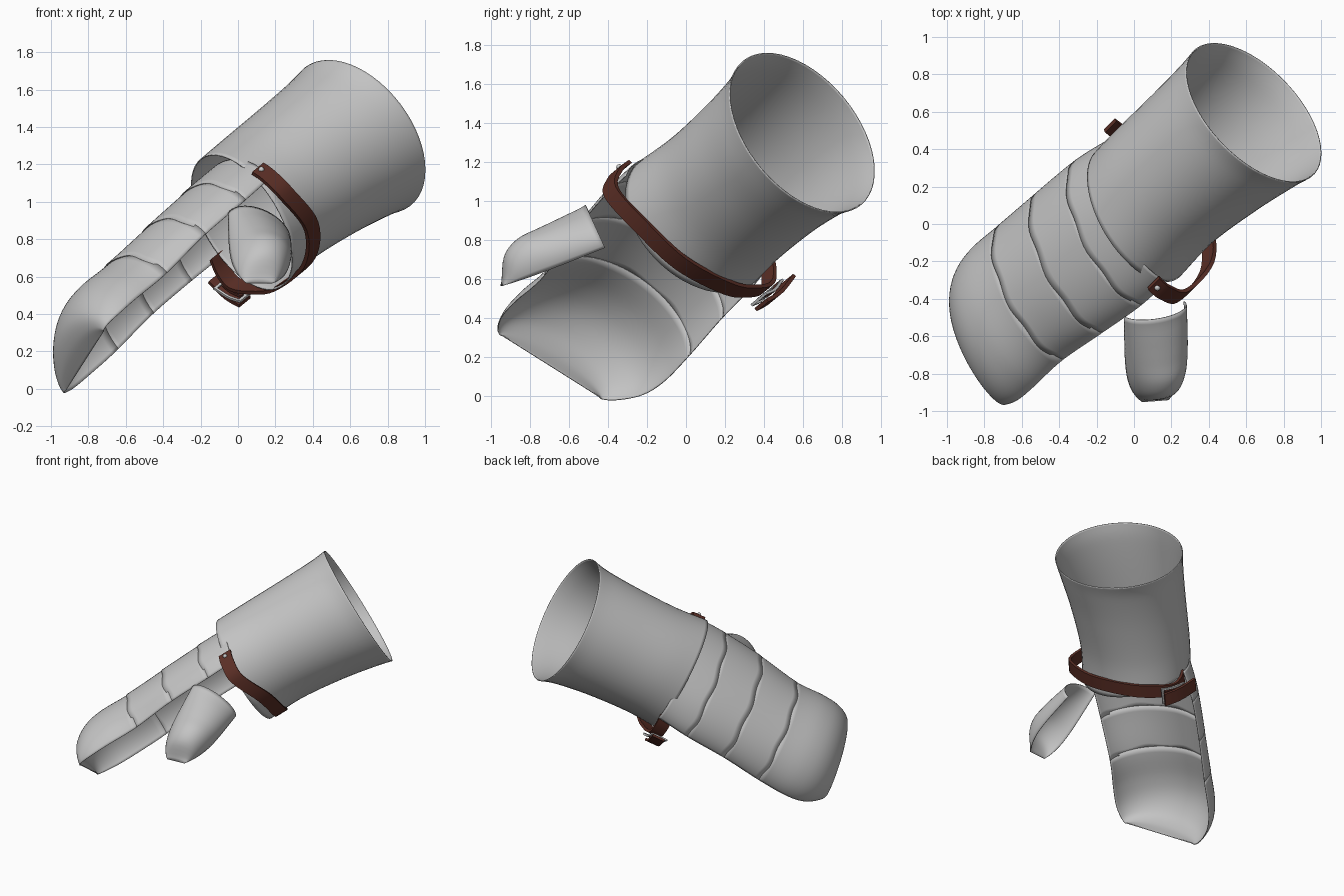
import bpy, bmesh, math
from mathutils import Vector

cube = bpy.data.objects.get("Cube")
if cube:
    bpy.data.objects.remove(cube, do_unlink=True)


def material(name, color):
    m = bpy.data.materials.new(name)
    m.use_nodes = True
    m.diffuse_color = (*color, 1)
    m.node_tree.nodes["Principled BSDF"].inputs["Base Color"].default_value = (*color, 1)
    return m


STEEL = material("plain steel", (0.55, 0.55, 0.55))
LEATHER = material("brown leather", (0.105, 0.028, 0.019))
BRIGHT = material("buckle metal", (0.6, 0.6, 0.6))

# Arm frame: s runs to the cuff rim, p to the thumb side, q to the back of the hand
RIM = Vector((0.635, 0.59, 1.362))
A = Vector((0.61, 0.61, 0.5)).normalized()
U = Vector((1, -1, 0)).normalized()
V = A.cross(U) if A.cross(U).z > 0 else U.cross(A)


def arm(s, p, q):
    return RIM + A * s + U * p + V * q


def spline(table, x):
    """Smooth value between the rows of a table, x counts rows."""
    n = len(table) - 1
    i = max(0, min(int(x), n - 1))
    f = x - i
    a, b, c, d = (table[max(0, min(j, n))] for j in range(i - 1, i + 3))
    return [k1 + 0.5 * f * (k2 - k0 + f * (2 * k0 - 5 * k1 + 4 * k2 - k3
            + f * (3 * (k1 - k2) + k3 - k0))) for k0, k1, k2, k3 in zip(a, b, c, d)]


def loft(name, rows, mat, closed=False, capped=False, thick=0.0, angle=40):
    """Skin a list of point rows."""
    bm = bmesh.new()
    grid = [[bm.verts.new(p) for p in row] for row in rows]
    n = len(grid[0])
    for r0, r1 in zip(grid, grid[1:]):
        for j in range(n if closed else n - 1):
            k = (j + 1) % n
            bm.faces.new((r0[j], r0[k], r1[k], r1[j]))
    if capped:
        bm.faces.new(grid[0])
        bm.faces.new(grid[-1])
    bmesh.ops.remove_doubles(bm, verts=bm.verts, dist=0.0005)
    bmesh.ops.recalc_face_normals(bm, faces=bm.faces)
    mesh = bpy.data.meshes.new(name)
    bm.to_mesh(mesh)
    bm.free()
    ob = bpy.data.objects.new(name, mesh)
    bpy.context.collection.objects.link(ob)
    mesh.materials.append(mat)
    bpy.ops.object.select_all(action="DESELECT")
    ob.select_set(True)
    bpy.context.view_layer.objects.active = ob
    bpy.ops.object.shade_smooth_by_angle(angle=math.radians(angle))
    if thick:
        mod = ob.modifiers.new("thickness", "SOLIDIFY")
        mod.thickness = thick
        mod.offset = 0


def steps(a, b, n):
    return [a + (b - a) * i / n for i in range(n + 1)]


# Flared cuff: s, centre p, centre q, long radius, short radius, end slant
CUFF = [(0, 0, -0.015, 0.475, 0.455, 0),
        (-0.12, -0.01, -0.01, 0.445, 0.44, 0),
        (-0.38, -0.035, 0, 0.42, 0.412, 0),
        (-0.7, -0.06, 0.005, 0.41, 0.388, 0.05),
        (-0.95, -0.055, 0, 0.425, 0.385, 0.17)]
TILT = math.radians(63)


def cuff_row(x):
    s, cp, cq, long, short, slant = spline(CUFF, x)
    row = []
    for i in range(56):
        t = 2 * math.pi * i / 56
        e, f = long * math.cos(t), short * math.sin(t)
        p = cp + e * math.cos(TILT) - f * math.sin(TILT)
        q = cq + e * math.sin(TILT) + f * math.cos(TILT)
        row.append(arm(s - slant * p, p, q))
    return row


loft("cuff", [cuff_row(x) for x in steps(0, 4, 24)], STEEL, closed=True, thick=0.006)

# Hand shell: s, middle p, middle q, half chord p, half chord q, height, slant
HAND = [(-0.9, -0.05, 0.01, 0.36, 0.27, 0.31, 0.14),
        (-1.145, -0.08, -0.008, 0.38, 0.275, 0.305, 0.12),
        (-1.465, -0.115, -0.033, 0.37, 0.27, 0.295, 0.12),
        (-1.785, -0.145, -0.08, 0.355, 0.262, 0.305, 0.13),
        (-2.02, -0.155, -0.09, 0.358, 0.268, 0.31, 0.13),
        (-2.16, -0.15, -0.09, 0.342, 0.258, 0.28, 0.11),
        (-2.255, -0.135, -0.08, 0.298, 0.228, 0.2, 0.07),
        (-2.29, -0.125, -0.077, 0.262, 0.2, 0.1, 0.05),
        (-2.285, -0.12, -0.077, 0.245, 0.187, 0, 0.05)]


def hand_row(x, lip, wave):
    s, mp, mq, hp, hq, h, slant = spline(HAND, x)
    out = Vector((-hq, hp)).normalized()
    row = []
    for i in range(41):
        t = math.pi * i / 40
        c, b = math.cos(t), (max(h, 0) + lip) * math.sin(t) ** 1.1
        p = mp + hp * c + out.x * b
        q = mq + hq * c + out.y * b
        row.append(arm(s - slant * p + wave * math.sin(9 * t), p, q))
    return row


# Overlapping plates, each flaring a little over the next
TIP = len(HAND) - 1
PLATES = [("wrist_plate", 0, 1), ("hand_plate", 1, 2), ("knuckle_plate", 2, 3), ("finger_plate", 3, TIP)]
for name, start, end in PLATES:
    last = end == TIP
    rows = []
    for f in steps(0, 1, 30 if last else 8):
        x = start - 0.06 * (start > 0) * (1 - f) + (end - start) * f
        rows.append(hand_row(x, 0 if last else 0.006 * f, 0 if last else 0.008 * f))
    loft(name, rows, STEEL, thick=0.005)

# Thumb shell: a half dome on a narrowing, twisting chord
THUMB_ROOT, THUMB_TIP = Vector((0.108, -0.455, 0.85)), Vector((0.115, -0.945, 0.565))
HALF_ROOT, HALF_TIP = Vector((0.16, 0.04, -0.09)), Vector((0.07, 0.005, 0))
BULGE_ROOT, BULGE_TIP = Vector((0.52, -0.35, 0.75)), Vector((0.33, -0.41, 0.86))
HEIGHT = [(0.12,), (0.145,), (0.165,), (0.175,), (0.13,), (0,)]
rows = []
for x in steps(0, 5, 25):
    t = math.sin(x / 5 * math.pi / 2) * 0.35 + x / 5 * 0.65
    mid = THUMB_ROOT.lerp(THUMB_TIP, t)
    half = HALF_ROOT.lerp(HALF_TIP, t ** 5)
    half.z = HALF_ROOT.z * (1 - t)
    bulge = BULGE_ROOT.lerp(BULGE_TIP, t) * max(spline(HEIGHT, x)[0], 0)
    rows.append([mid - half * math.cos(w) + bulge * math.sin(w) for w in steps(0, math.pi, 24)])
loft("thumb_plate", rows, STEEL, thick=0.005)


def band(name, path, width, thick, mat, per=6):
    """Flat band through s, p, q points, lying around the wrist."""
    rows = []
    for x in steps(0, len(path) - 1, (len(path) - 1) * per):
        s, p, q = spline(path, x)
        n = Vector((p + 0.04, q)).normalized() * thick / 2
        w = width / 2
        rows.append([arm(s + i * w, p + j * n.x, q + j * n.y)
                     for i, j in ((-1, -1), (1, -1), (1, 1), (-1, 1))])
    loft(name, rows, mat, closed=True, capped=True, angle=30)


# Wrist strap
STRAP = [(-0.97, 0.265, 0.35), (-0.985, 0.34, 0.31), (-0.985, 0.42, 0.2),
         (-0.895, 0.405, -0.05), (-0.875, 0.25, -0.28), (-0.885, -0.03, -0.42),
         (-0.9, -0.22, -0.43), (-0.91, -0.34, -0.4), (-0.905, -0.39, -0.32), (-0.895, -0.405, -0.23)]
band("wrist_strap", STRAP, 0.098, 0.022, LEATHER)

# Buckle: loose strap tongue, keeper, metal frame bars and pin
band("strap_tongue", [(-0.94, -0.28, -0.49), (-0.92, -0.385, -0.45), (-0.89, -0.495, -0.37)],
     0.098, 0.02, LEATHER)
band("strap_keeper", [(-0.92, -0.28, -0.455), (-0.91, -0.36, -0.43), (-0.9, -0.42, -0.385)],
     0.06, 0.016, LEATHER)
for name, s in (("buckle_bar_outer", -0.98), ("buckle_bar_inner", -0.87), ("buckle_pin", -0.925)):
    band(name, [(s, -0.26, -0.465), (s, -0.34, -0.44), (s, -0.41, -0.39)], 0.014, 0.014, BRIGHT, 3)
for name, p, q in (("buckle_end_low", -0.26, -0.465), ("buckle_end_high", -0.41, -0.39)):
    band(name, [(-0.925, p, q), (-0.925, p - 0.014, q + 0.007)], 0.124, 0.014, BRIGHT, 2)

# Rivet on the strap start
bpy.ops.mesh.primitive_uv_sphere_add(segments=12, ring_count=8, radius=0.016,
                                     location=arm(-0.977, 0.298, 0.347))
rivet = bpy.context.object
rivet.name = "strap_rivet"
rivet.data.materials.append(BRIGHT)
bpy.ops.object.shade_smooth_by_angle()
